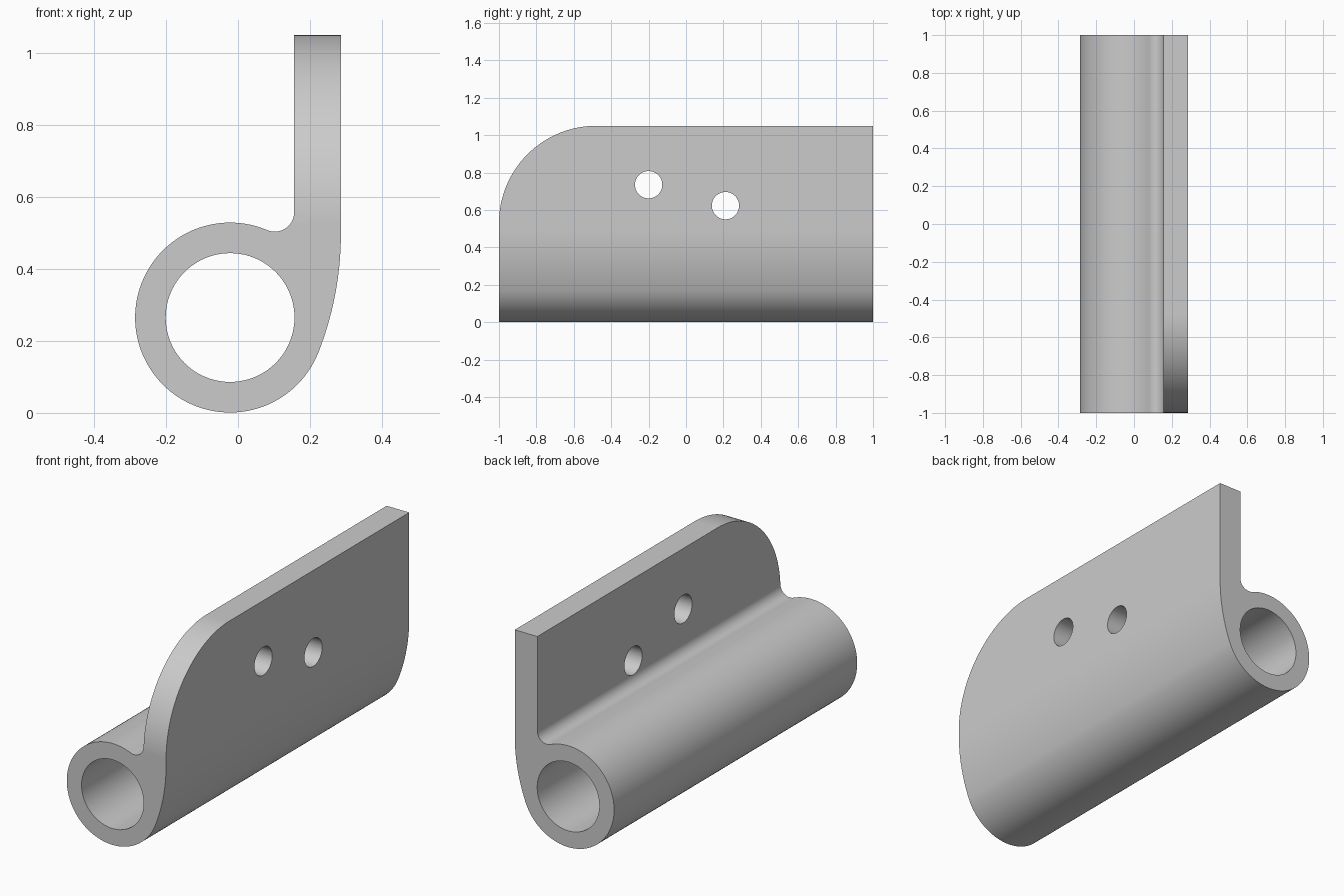
import bpy, bmesh
from math import sin, cos, pi, sqrt, atan2

if "Cube" in bpy.data.objects:
    bpy.data.objects.remove(bpy.data.objects["Cube"])


def arc(cx, cy, r, a0, a1, n):
    return [(cx + r * cos(a0 + (a1 - a0) * i / n), cy + r * sin(a0 + (a1 - a0) * i / n))
            for i in range(n + 1)]


def prism(name, pts, axis, lo, hi):
    """Extrude a 2D outline along the x or y axis."""
    place = (lambda u, v, t: (t, u, v)) if axis == 'x' else (lambda u, v, t: (u, t, v))
    bm = bmesh.new()
    face = bm.faces.new([bm.verts.new(place(u, v, lo)) for u, v in pts])
    new = bmesh.ops.extrude_face_region(bm, geom=[face])['geom']
    shift = place(0, 0, hi - lo)
    bmesh.ops.translate(bm, vec=shift, verts=[g for g in new if isinstance(g, bmesh.types.BMVert)])
    bmesh.ops.recalc_face_normals(bm, faces=bm.faces)
    me = bpy.data.meshes.new(name)
    bm.to_mesh(me)
    bm.free()
    ob = bpy.data.objects.new(name, me)
    bpy.context.collection.objects.link(ob)
    return ob


def boolean(ob, cutter, op):
    cutter.hide_render = True
    mod = ob.modifiers.new(cutter.name, 'BOOLEAN')
    mod.operation, mod.solver, mod.object = op, 'EXACT', cutter
    bpy.context.view_layer.objects.active = ob
    bpy.ops.object.modifier_apply(modifier=mod.name)
    bpy.data.objects.remove(cutter, do_unlink=True)


# Cross-section: tube, inner fillet, upright leaf, tangent outer sweep
CX, CZ, R, BORE = -0.022, 0.265, 0.264, 0.179
LEAF_IN, LEAF_OUT, TOP = 0.156, 0.286, 1.05
f = 0.054                                   # fillet radius
fx = LEAF_IN - f
fz = CZ + sqrt((R + f) ** 2 - (fx - CX) ** 2)
fa = atan2(fz - CZ, fx - CX)
B = 0.9                                     # outer sweep radius
bx = LEAF_OUT - B
bz = CZ + sqrt((B - R) ** 2 - (CX - bx) ** 2)
ba = atan2(CZ - bz, CX - bx)

section = arc(CX, CZ, R, fa, 2 * pi + ba, 80)
section += arc(bx, bz, B, ba, 0, 14)[1:]
section += [(LEAF_OUT, 1.2), (LEAF_IN, 1.2)]
section += arc(fx, fz, f, 0, fa - pi, 16)[:-1]
hinge = prism("hinge_leaf", section, 'y', -1.1, 1.1)

# Side outline with one rounded upper corner trims the length and top
side = [(-1, -0.1), (1, -0.1), (1, TOP)] + arc(-0.48, TOP - 0.52, 0.52, pi / 2, pi, 32)
boolean(hinge, prism("side_trim", side, 'x', -0.6, 0.6), 'INTERSECT')

# Pin bore and the two screw holes
boolean(hinge, prism("pin_bore", arc(CX, CZ, BORE, 0, 2 * pi, 80)[:-1], 'y', -1.3, 1.3), 'DIFFERENCE')
for y, z in ((-0.2, 0.735), (0.211, 0.623)):
    boolean(hinge, prism("screw_hole", arc(y, z, 0.073, 0, 2 * pi, 48)[:-1], 'x', -0.6, 0.6), 'DIFFERENCE')

# Smooth curved faces, crisp edges
bpy.ops.object.select_all(action='DESELECT')
hinge.select_set(True)
bpy.context.view_layer.objects.active = hinge
bpy.ops.object.shade_smooth_by_angle(angle=pi / 6)
wn = hinge.modifiers.new("weighted_normals", 'WEIGHTED_NORMAL')
wn.keep_sharp = True
